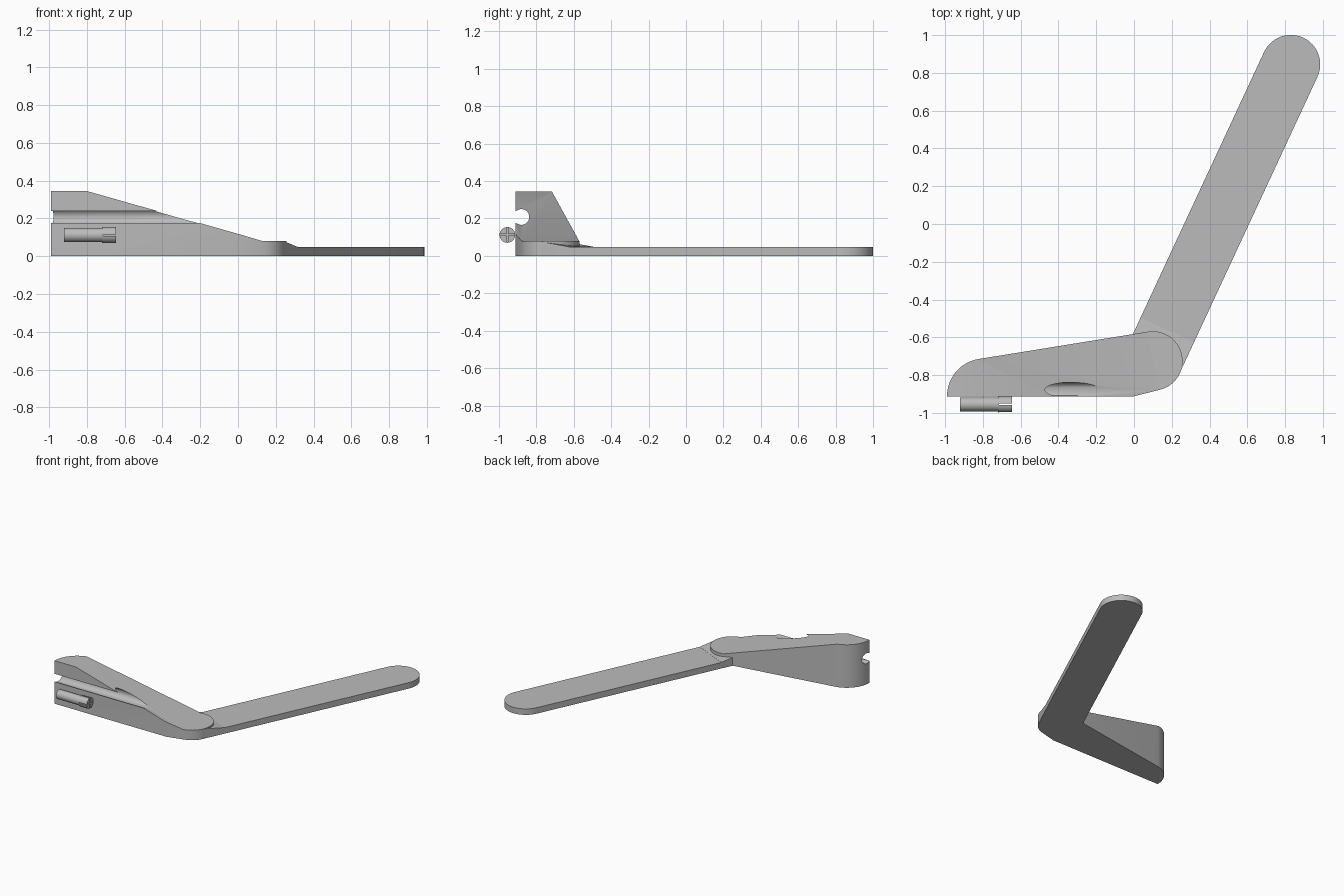
import bpy, bmesh, math
from mathutils import Matrix, Vector

cube = bpy.data.objects.get("Cube")
if cube:
    bpy.data.objects.remove(cube)

grey = bpy.data.materials.new("light grey")
grey.use_nodes = True
GREY = (0.5, 0.5, 0.5, 1)
grey.diffuse_color = GREY
grey.node_tree.nodes["Principled BSDF"].inputs["Base Color"].default_value = GREY


def arc(cx, cy, r, start, end, n=24):
    """Points along an arc, angles in degrees."""
    angles = [math.radians(start + (end - start) * i / n) for i in range(n + 1)]
    return [(cx + r * math.cos(a), cy + r * math.sin(a)) for a in angles]


def prism(name, outline, depth, matrix=Matrix()):
    """Extrude a flat outline along local z, then place it."""
    bm = bmesh.new()
    face = bm.faces.new([bm.verts.new((x, y, 0)) for x, y in outline])
    ext = bmesh.ops.extrude_face_region(bm, geom=[face])
    verts = [v for v in ext["geom"] if isinstance(v, bmesh.types.BMVert)]
    bmesh.ops.translate(bm, verts=verts, vec=(0, 0, depth))
    bmesh.ops.recalc_face_normals(bm, faces=bm.faces)
    bm.transform(matrix)
    mesh = bpy.data.meshes.new(name)
    bm.to_mesh(mesh)
    bm.free()
    mesh.materials.append(grey)
    obj = bpy.data.objects.new(name, mesh)
    bpy.context.collection.objects.link(obj)
    return obj


def select(obj):
    bpy.ops.object.select_all(action="DESELECT")
    obj.select_set(True)
    bpy.context.view_layer.objects.active = obj


def cut(obj, cutter):
    mod = obj.modifiers.new("cut", "BOOLEAN")
    mod.operation, mod.solver, mod.object = "DIFFERENCE", "EXACT", cutter
    select(obj)
    bpy.ops.object.modifier_apply(modifier=mod.name)
    bpy.data.objects.remove(cutter)


def box(name, x, y, z):
    outline = [(x[0], y[0]), (x[1], y[0]), (x[1], y[1]), (x[0], y[1])]
    return prism(name, outline, z[1] - z[0], Matrix.Translation((0, 0, z[0])))


# Local axes: outline x -> y, outline y -> z, depth -> x
ALONG_X = Matrix(((0, 0, 1, 0), (1, 0, 0, 0), (0, 1, 0, 0), (0, 0, 0, 1)))
# Local axes: outline x -> x, outline y -> z, depth -> -y
SIDE = Matrix.Rotation(math.pi / 2, 4, "X")

JOINT = Vector((0.10, -0.725, 0))
TIP = Vector((0.83, 0.845, 0))
R = 0.156
length = (TIP - JOINT).length
heading = math.atan2(TIP.y - JOINT.y, TIP.x - JOINT.x)
at_joint = Matrix.Translation(JOINT) @ Matrix.Rotation(heading, 4, "Z")

# Long flat arm with rounded ends
arm = prism("flat_arm", arc(length, 0, R, -90, 90) + arc(0, 0, R, 90, 270), 0.048, at_joint)

# Ramp from the joint down to the arm
ramp = prism("arm_ramp", [(0, 0), (0.18, 0), (0.18, 0.049), (0.01, 0.078), (0, 0.078)],
             2 * R, at_joint @ Matrix.Translation((0, R, 0)) @ SIDE)

# Sloped body, rounded at the joint and at the tall end
outline = [(0, -0.912)] + arc(JOINT.x, JOINT.y, R + 0.001, -75, 99.5) \
    + arc(-0.79, -0.912, 0.2, 99.5, 180)
body = prism("sloped_body", outline, 0.345)
slope = [(-0.966, 0.345), (-0.966, 0.5), (0.6, 0.5), (0.6, 0.08), (-0.048, 0.08)]
cut(body, prism("slope_cutter", slope, 3,
                Matrix.Rotation(0.2, 4, "Z") @ Matrix.Translation((0, 1.5, 0)) @ SIDE))

# Keyhole groove along the front of the body
half = math.degrees(math.asin(0.032 / 0.042))
keyhole = arc(-0.88, 0.208, 0.042, -180 + half, 180 - half, 32) + [(-0.95, 0.24), (-0.95, 0.176)]
cut(body, prism("groove_cutter", keyhole, 2.4, Matrix.Translation((-1.2, 0, 0)) @ ALONG_X))


# Separate pin with a slightly wider, cross-slotted end
PIN_Y, PIN_Z = -0.955, 0.112


def rod(name, r, x0, x1):
    return prism(name, arc(PIN_Y, PIN_Z, r, 0, 348.75, 31), x1 - x0,
                 Matrix.Translation((x0, 0, 0)) @ ALONG_X)


pin = rod("pin_shaft", 0.037, -0.92, -0.72)
pin_end = rod("pin_split_end", 0.042, -0.72, -0.645)
cut(pin_end, box("slot_cutter", (-0.715, -0.6), (-1.1, -0.8), (PIN_Z - 0.004, PIN_Z + 0.004)))
cut(pin_end, box("slot_cutter", (-0.715, -0.6), (PIN_Y - 0.004, PIN_Y + 0.004), (0, 0.3)))

for obj in (arm, ramp, body, pin, pin_end):
    select(obj)
    bpy.ops.object.shade_smooth_by_angle(angle=math.radians(30))
